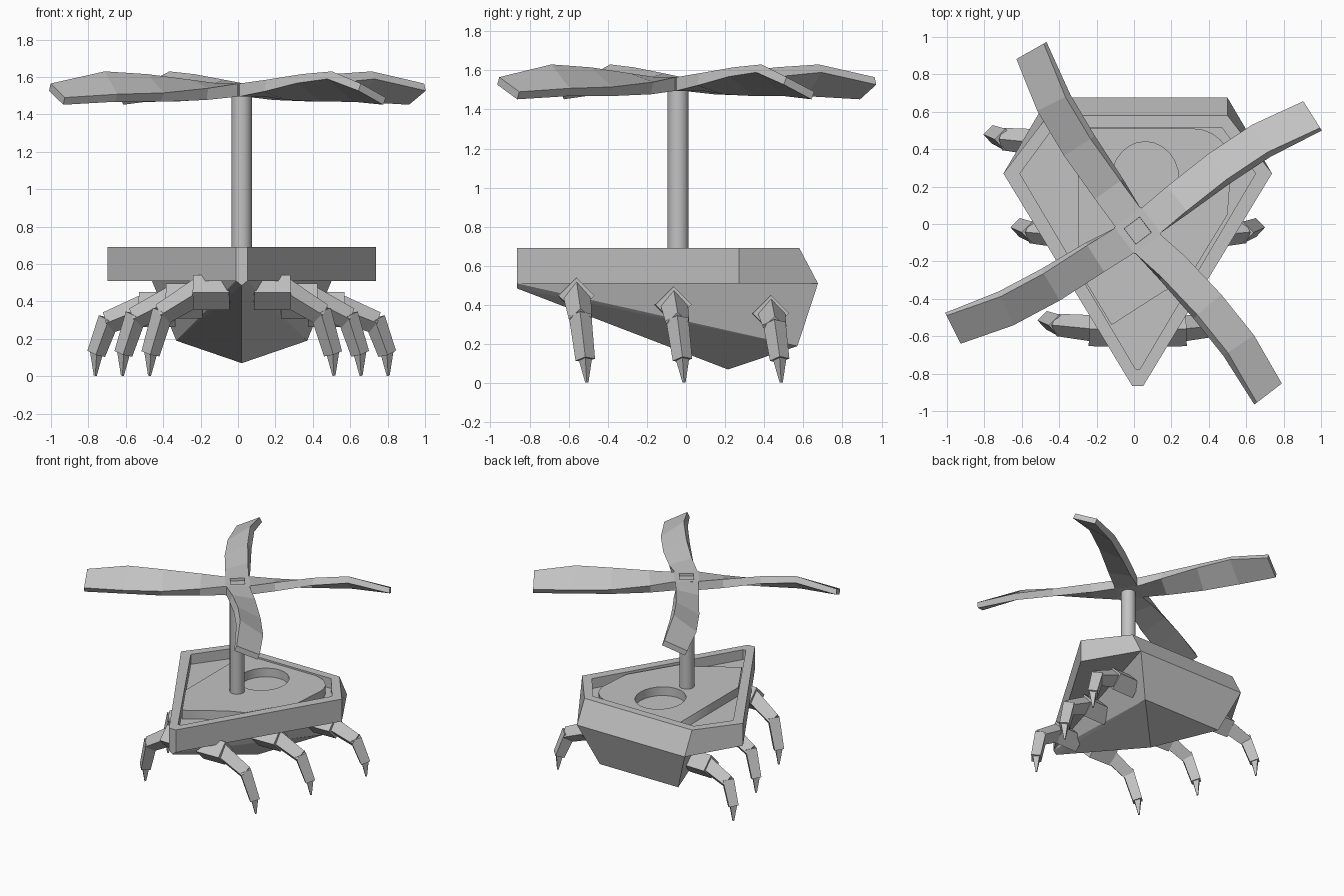
import bpy, bmesh, math
from mathutils import Vector, Matrix

if "Cube" in bpy.data.objects:
    bpy.data.objects.remove(bpy.data.objects["Cube"])

CX, CY = 0.02, -0.035          # symmetry plane and mast position
grey = bpy.data.materials.new("stone_grey")
grey.diffuse_color = (0.54, 0.54, 0.54, 1)
grey.use_nodes = True
grey.node_tree.nodes["Principled BSDF"].inputs["Base Color"].default_value = grey.diffuse_color


def finish(name, bm):
    bmesh.ops.recalc_face_normals(bm, faces=bm.faces)
    me = bpy.data.meshes.new(name)
    bm.to_mesh(me)
    bm.free()
    me.materials.append(grey)
    ob = bpy.data.objects.new(name, me)
    bpy.context.collection.objects.link(ob)
    return ob


def bridge(bm, a, b):
    for i in range(len(a)):
        j = (i + 1) % len(a)
        bm.faces.new((a[i], a[j], b[j], b[i]))


def mirrored(half, z):
    """Outline from its right half, running nose to back, then back on the left."""
    right = [(CX + x, y, z) for x, y in half]
    left = [(CX - x, y, z) for x, y in reversed(half)]
    return right + left


def tapered(bm, p, q, r0, r1):
    """Square bar standing on its corner, from p to q."""
    p, q = Vector(p), Vector(q)
    d = (q - p).normalized()
    side = Vector((0, 1, 0))
    side = (side - d * side.dot(d)).normalized()
    up = d.cross(side)
    rings = [[bm.verts.new(c + v * r) for v in (side, up, -side, -up)]
             for c, r in ((p, r0), (q, r1))]
    bridge(bm, *rings)
    bm.faces.new(rings[0])
    bm.faces.new(rings[1])


# Hull: recessed deck, rim, vertical sides, flat overhang and a narrower keel
bm = bmesh.new()
ring = lambda pts: [bm.verts.new(p) for p in pts]
floor_half = [(0.012, -0.775), (0.63, 0.27), (0.45, 0.515)]
floor = ring(mirrored(floor_half, 0.61))
inner = ring(mirrored(floor_half, 0.69))
outer = ring(mirrored([(0.03, -0.865), (0.718, 0.27), (0.48, 0.58)], 0.69))
lower = ring(mirrored([(0.03, -0.865), (0.718, 0.27), (0.48, 0.675)], 0.51))
bm.faces.new(floor)
bridge(bm, floor, inner)
bridge(bm, inner, outer)
bridge(bm, outer, lower)
nose = bm.verts.new((CX, -0.865, 0.485))
keel = bm.verts.new((CX, 0.215, 0.07))
chine_r = bm.verts.new((CX + 0.35, 0.57, 0.19))
chine_l = bm.verts.new((CX - 0.35, 0.57, 0.19))
bm.faces.new((lower[0], nose, lower[5]))
for n, s, b, c in ((lower[0], lower[1], lower[2], chine_r),
                   (lower[5], lower[4], lower[3], chine_l)):
    bm.faces.new((n, s, b))
    bm.faces.new((n, b, c))
    bm.faces.new((n, c, nose))
    bm.faces.new((nose, c, keel))
bm.faces.new((lower[2], lower[3], chine_l, chine_r))
bm.faces.new((chine_r, chine_l, keel))
finish("hull", bm)

# Raised deck plate with one rounded pocket
cu = bpy.data.curves.new("deck_plate", 'CURVE')
cu.dimensions = '2D'
cu.fill_mode = 'BOTH'
cu.extrude = 0.035
plate = [(-0.30, 0.51), (-0.30, -0.24), (-0.12, -0.54), (0.16, -0.36), (0.28, -0.31), (0.50, 0.05)]
plate += [(0.32 + 0.2 * math.cos(a), 0.31 + 0.2 * math.sin(a))
          for a in [math.radians(15 * i) for i in range(7)]]
pocket = [(0.06 + 0.18 * math.cos(a), 0.24 + 0.2 * math.sin(a))
          for a in [math.tau * i / 24 for i in range(24)]]
for pts in (plate, pocket):
    sp = cu.splines.new('POLY')
    sp.points.add(len(pts) - 1)
    for pt, (x, y) in zip(sp.points, pts):
        pt.co = (x, y, 0, 1)
    sp.use_cyclic_u = True
deck = bpy.data.objects.new("deck_plate", cu)
deck.location.z = 0.645
bpy.context.collection.objects.link(deck)
cu.materials.append(grey)
bpy.context.view_layer.objects.active = deck
deck.select_set(True)
bpy.ops.object.convert(target='MESH')

# Mast
bpy.ops.mesh.primitive_cylinder_add(vertices=24, radius=0.054, depth=0.92,
                                    location=(CX, CY - 0.005, 1.06))
mast = bpy.context.object
mast.name = "mast"
mast.data.materials.append(grey)
bpy.ops.object.shade_smooth_by_angle()

# Rotor hub with a small square socket on top
bm = bmesh.new()
bmesh.ops.create_cube(bm, size=1, matrix=Matrix.Translation((CX, CY, 1.53))
                      @ Matrix.Rotation(math.radians(37), 4, 'Z')
                      @ Matrix.Diagonal((0.18, 0.18, 0.07, 1)))
bm.normal_update()
top = max(bm.faces, key=lambda f: f.calc_center_median().z)
bmesh.ops.inset_region(bm, faces=[top], thickness=0.054)
bmesh.ops.inset_region(bm, faces=[top], thickness=0.001)
bmesh.ops.translate(bm, verts=top.verts, vec=(0, 0, -0.02))
finish("rotor_hub", bm)

# Twisted blades: radius, bend in degrees, raised edge z, lowered edge z, thickness
stations = [(0.088, 3, 1.565, 1.565, 0.07), (0.27, 5.5, 1.585, 1.54, 0.065),
            (0.55, 5, 1.615, 1.515, 0.055), (0.82, 3.3, 1.63, 1.508, 0.05),
            (1.118, 0, 1.565, 1.49, 0.042)]
for n, base in enumerate((33.7, 121, 208.3, 309)):
    bm = bmesh.new()
    mids = []
    for r, bend, *_ in stations:
        a = math.radians(base + bend)
        mids.append(Vector((CX + r * math.cos(a), CY + r * math.sin(a), 0)))
    ends = {0: 37 + 90 * n, 4: base - 1.5}     # facing of the root and tip cuts
    prev = None
    for i, (r, bend, hi, lo, t) in enumerate(stations):
        if i in ends:
            a = math.radians(ends[i])
            d = Vector((math.cos(a), math.sin(a), 0))
        else:
            d = (mids[i + 1] - mids[i - 1]).normalized()
        w = Vector((d.y, -d.x, 0))
        if i == 0:
            mids[0] = Vector((CX, CY, 0)) + d * r
        top_hi = mids[i] + w * 0.084 + Vector((0, 0, hi))
        top_lo = mids[i] - w * 0.084 + Vector((0, 0, lo))
        tilt = math.atan2(hi - lo, 0.168)
        drop = w * (t * math.sin(tilt)) - Vector((0, 0, t * math.cos(tilt)))
        cur = [bm.verts.new(v) for v in (top_hi, top_lo, top_lo + drop, top_hi + drop)]
        if prev:
            bridge(bm, prev, cur)
        else:
            bm.faces.new(cur)
        prev = cur
    bm.faces.new(prev)
    finish(f"rotor_blade_{n + 1}", bm)

# Three pairs of jointed legs, front to back
for i, place in enumerate(("front", "middle", "rear")):
    for side, label in ((1, "right"), (-1, "left")):
        x, y = 0.145 * i + 0.005, 0.497 * i
        P = lambda px, py, pz: (CX + side * (px + x), py + y, pz)
        hip_z, knee_z = 0.447 - 0.045 * i, 0.33 - 0.022 * i
        knee = P(0.425, -0.54, knee_z)
        bm = bmesh.new()
        tapered(bm, P(0.06, -0.565, hip_z), P(0.255, -0.56, hip_z), 0.093, 0.093)
        tapered(bm, P(0.21, -0.56, hip_z + 0.015), knee, 0.072, 0.06)
        tapered(bm, P(0.415, -0.542, knee_z + 0.02), P(0.483, -0.515, 0.12), 0.058, 0.05)
        tapered(bm, P(0.48, -0.516, 0.14), P(0.488, -0.507, 0.003), 0.038, 0.008)
        finish(f"{place}_{label}_leg", bm)
